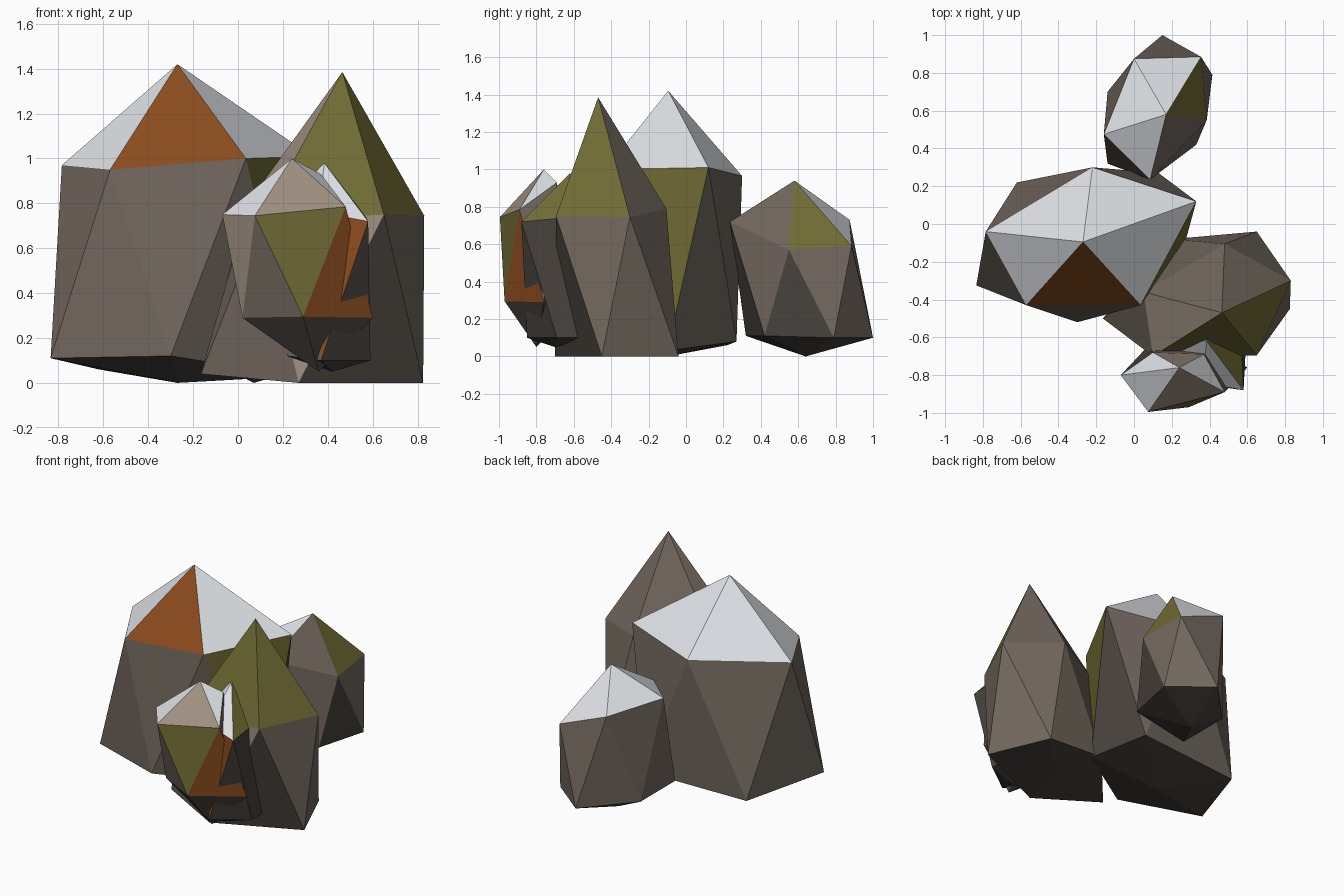
import bpy

# Flat colours (linear)
def colour(name, r, g, b):
    m = bpy.data.materials.new(name)
    m.diffuse_color = (r, g, b, 1)
    return m

MATS = [colour("taupe_stone", 0.168, 0.138, 0.112), colour("pale_snow", 0.76, 0.785, 0.82),
        colour("rust_lichen", 0.26, 0.072, 0.013), colour("olive_moss", 0.165, 0.148, 0.034),
        colour("dark_stone", 0.065, 0.055, 0.046), colour("light_stone", 0.36, 0.29, 0.23)]
KEY = {"t": 0, "s": 1, "r": 2, "o": 3, "d": 4, "l": 5}

# A rock is a bent icosahedron: peak, upper ring, lower ring, foot.
# caps / downs / ups give the colour of each of the five faces in a band.
def rock(name, peak, upper, lower, foot, caps, downs="ttttt", ups="ttttt"):
    faces, cols = [], []
    for i in range(5):
        j = (i + 1) % 5
        faces += [(0, 1 + i, 1 + j), (1 + i, 6 + i, 1 + j),
                  (6 + i, 6 + j, 1 + j), (11, 6 + j, 6 + i)]
        cols += [caps[i], downs[i], ups[i], "d"]
    me = bpy.data.meshes.new(name)
    me.from_pydata([peak, *upper, *lower, foot], [], faces)
    for m in MATS:
        me.materials.append(m)
    for p, c in zip(me.polygons, cols):
        p.material_index = KEY[c]
    me.update()
    bpy.context.collection.objects.link(bpy.data.objects.new(name, me))

# Large boulder on the left
rock("large_boulder", (-0.27, -0.095, 1.42),
     [(0.035, -0.43, 1.0), (0.33, 0.12, 1.01), (-0.22, 0.30, 0.965),
      (-0.785, -0.04, 0.97), (-0.57, -0.43, 0.95)],
     [(0.27, -0.10, 0.03), (0.13, 0.27, 0.08), (-0.62, 0.22, 0.06),
      (-0.835, -0.325, 0.11), (-0.30, -0.52, 0.12)],
     (-0.27, -0.10, 0), "ssssr", "otttt", "dtttt")

# Tall pointed boulder on the right
rock("pointed_boulder", (0.465, -0.47, 1.385),
     [(0.10, -0.70, 0.72), (0.65, -0.695, 0.75), (0.83, -0.30, 0.745),
      (0.48, -0.105, 0.79), (0.05, -0.36, 0.81)],
     [(0.27, -0.70, 0), (0.825, -0.45, 0), (0.65, -0.04, 0),
      (0.20, -0.08, 0.05), (-0.165, -0.50, 0.04)],
     (0.35, -0.35, 0), "oottl", "ltttt", "dtttt")

# Small stone at the front
rock("front_stone", (0.24, -0.76, 1.0),
     [(0.075, -0.995, 0.745), (0.48, -0.89, 0.785), (0.37, -0.69, 0.93),
      (0.10, -0.68, 0.85), (-0.07, -0.80, 0.75)],
     [(0.29, -0.97, 0.295), (0.60, -0.76, 0.29), (0.35, -0.60, 0.25),
      (0.08, -0.64, 0.27), (0.02, -0.82, 0.29)],
     (0.36, -0.80, 0.05), "lstss", "ottdl", "rtttt")

# Shard wedged behind the front stone
rock("wedged_shard", (0.385, -0.62, 0.98),
     [(0.36, -0.84, 0.76), (0.58, -0.88, 0.72), (0.57, -0.66, 0.74),
      (0.35, -0.45, 0.78), (0.18, -0.62, 0.78)],
     [(0.37, -0.85, 0.10), (0.59, -0.69, 0.10), (0.59, -0.58, 0.10),
      (0.30, -0.48, 0.10), (0.22, -0.70, 0.12)],
     (0.42, -0.70, 0.05), "sosss", "rdttt", "ddttt")

# Stone at the back
rock("back_stone", (0.17, 0.58, 0.94),
     [(0.085, 0.235, 0.72), (0.385, 0.55, 0.57), (0.355, 0.885, 0.59),
      (0.0, 0.875, 0.73), (-0.16, 0.475, 0.75)],
     [(0.33, 0.42, 0.11), (0.415, 0.79, 0.10), (0.15, 1.0, 0.10),
      (-0.14, 0.70, 0.11), (-0.14, 0.32, 0.11)],
     (0.07, 0.64, 0), "tosss", "ttttt", "dtttd")
